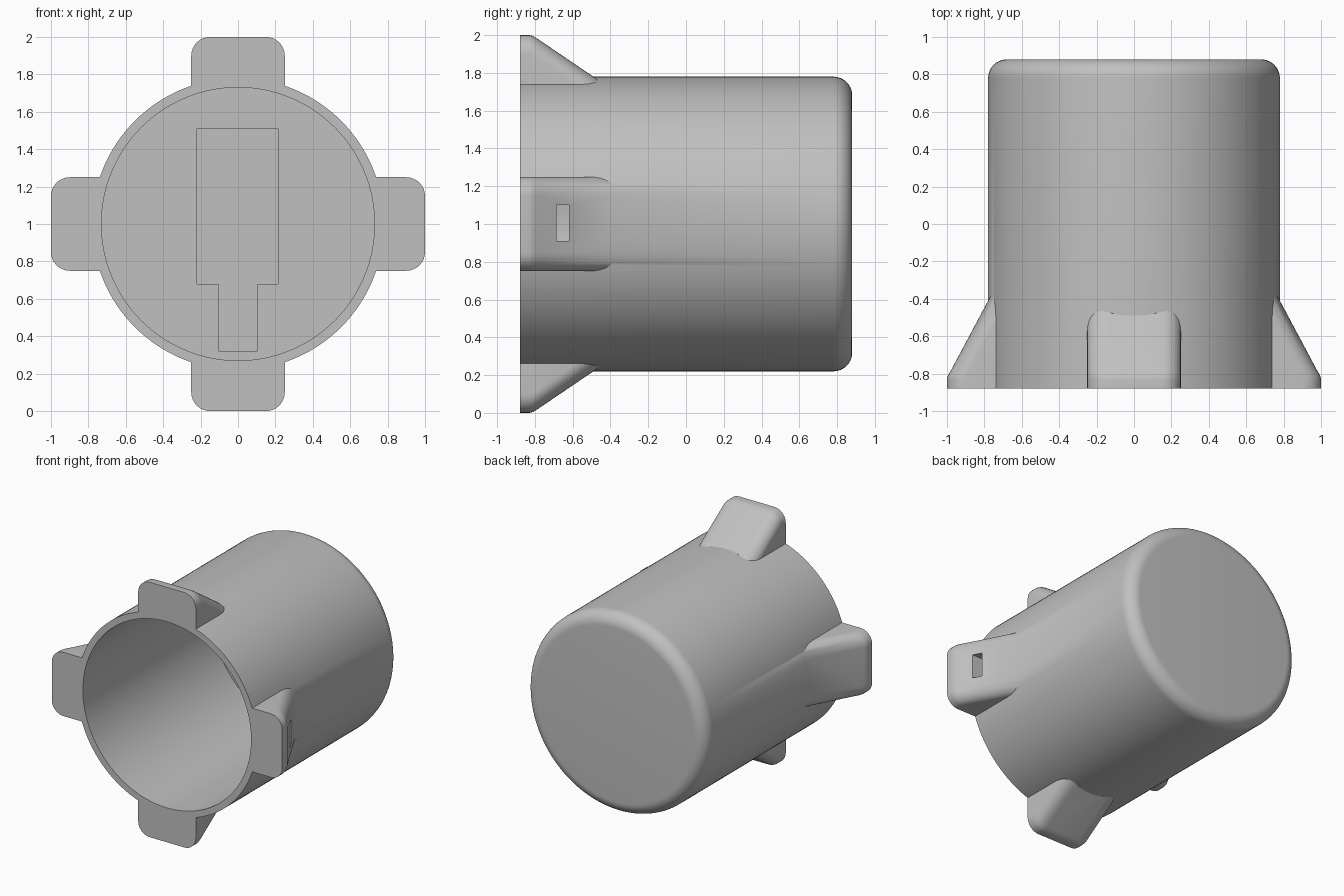
import bpy, bmesh
from math import sin, cos, pi, radians
from mathutils import Matrix, Vector

cube = bpy.data.objects.get("Cube")
if cube:
    bpy.data.objects.remove(cube, do_unlink=True)

FRONT, BACK, CENTRE = -0.88, 0.88, 1.0
SEGS = 128

grey = bpy.data.materials.new("plain grey")
grey.use_nodes = True
grey.diffuse_color = (0.53, 0.53, 0.53, 1)
grey.node_tree.nodes["Principled BSDF"].inputs["Base Color"].default_value = grey.diffuse_color


def add_loft(name, rings):
    """Skin equal-length rings of points and cap both ends."""
    bm = bmesh.new()
    loops = [[bm.verts.new(p) for p in ring] for ring in rings]
    for a, b in zip(loops, loops[1:]):
        for i in range(len(a)):
            j = (i + 1) % len(a)
            bm.faces.new((a[i], a[j], b[j], b[i]))
    bm.faces.new(loops[0])
    bm.faces.new(loops[-1])
    bmesh.ops.recalc_face_normals(bm, faces=bm.faces)
    mesh = bpy.data.meshes.new(name)
    bm.to_mesh(mesh)
    bm.free()
    obj = bpy.data.objects.new(name, mesh)
    bpy.context.collection.objects.link(obj)
    mesh.materials.append(grey)
    return obj


def add_round(name, profile):
    """Round solid along y from (radius, y) pairs."""
    turn = [2 * pi * i / SEGS for i in range(SEGS)]
    return add_loft(name, [[(r * cos(t), y, CENTRE + r * sin(t)) for t in turn] for r, y in profile])


def add_block(name, x, y, z):
    return add_loft(name, [[(x[0], v, z[0]), (x[1], v, z[0]), (x[1], v, z[1]), (x[0], v, z[1])] for v in y])


def add_tab(name, angle, slope_end):
    """Wedge tab with rounded outer corners, turned about the cup axis."""
    half, radius, base = 0.25, 0.1, 0.5
    foot = 0.7
    run = (1.0 - foot) * (slope_end + 0.81) / 0.24
    stations = [(FRONT, 1.0), (-0.83, 1.0), (-0.81, 0.995), (-0.785, 0.98), (-0.81 + run, foot)]
    turn = Matrix.Rotation(angle, 3, 'Y')
    rings = []
    for y, top in stations:
        ring = [(-half, base), (half, base)]
        for start, side in ((0, 1), (pi / 2, -1)):
            for i in range(9):
                a = start + i * pi / 16
                ring.append((side * (half - radius) + radius * cos(a), top - radius + radius * sin(a)))
        rings.append([turn @ Vector((x, y, z)) + Vector((0, 0, CENTRE)) for x, z in ring])
    return add_loft(name, rings)


def combine(target, tool, operation):
    mod = target.modifiers.new(operation, 'BOOLEAN')
    mod.operation = operation
    mod.solver = 'EXACT'
    mod.object = tool
    bpy.context.view_layer.objects.active = target
    bpy.ops.object.modifier_apply(modifier=mod.name)
    bpy.data.objects.remove(tool, do_unlink=True)


# Cup body with a rounded closed end
fillet = 0.1
edge = [(0.78 - fillet + fillet * cos(i * pi / 20), BACK - fillet + fillet * sin(i * pi / 20)) for i in range(11)]
cup = add_round("cup_body", [(0.78, FRONT)] + edge)

# Four tabs around the open rim; the side pair slopes more gently
for name, quarter, slope_end in (("top_tab", 0, -0.46), ("left_tab", 1, -0.37),
                                 ("bottom_tab", 2, -0.46), ("right_tab", 3, -0.37)):
    combine(cup, add_tab(name, quarter * pi / 2, slope_end), 'UNION')

# Bore, stepped pocket in its floor, and slot through the left tab
combine(cup, add_round("bore", [(0.73, -1.0), (0.73, 0.72)]), 'DIFFERENCE')
combine(cup, add_block("pocket", (-0.22, 0.215), (0.6, 0.8), (0.68, 1.51)), 'DIFFERENCE')
combine(cup, add_block("pocket_neck", (-0.105, 0.105), (0.6, 0.8), (0.32, 0.7)), 'DIFFERENCE')
combine(cup, add_block("slot", (0.6, 1.1), (-0.685, -0.62), (0.91, 1.1)), 'DIFFERENCE')

# Smooth rounded surfaces, crisp edges
bpy.ops.object.select_all(action='DESELECT')
cup.select_set(True)
bpy.context.view_layer.objects.active = cup
bpy.ops.object.shade_smooth_by_angle(angle=radians(30))
